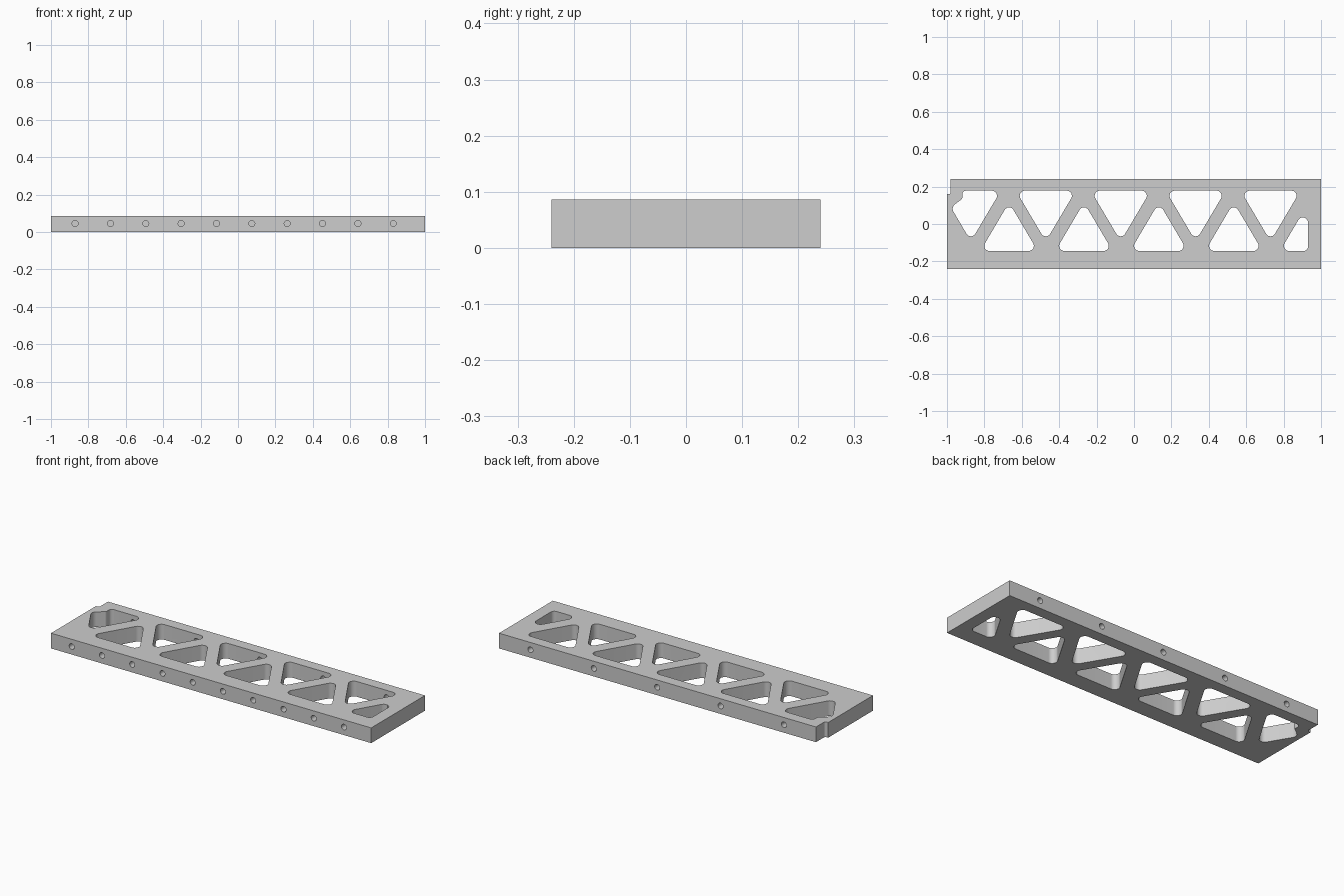
import bpy, bmesh
from math import radians, tan, pi
from mathutils import Vector, Matrix

if "Cube" in bpy.data.objects:
    bpy.data.objects.remove(bpy.data.objects["Cube"])

HEIGHT, HALF_Y = 0.086, 0.24
PITCH = 0.4005


def rounded(points, radii, steps=8):
    """Replace each corner of a polygon with an arc."""
    out = []
    for i, p in enumerate(points):
        p = Vector(p)
        a = (Vector(points[i - 1]) - p).normalized()
        b = (Vector(points[(i + 1) % len(points)]) - p).normalized()
        r = radii[i]
        if r == 0:
            out.append(p)
            continue
        reach = r / tan(a.angle(b) / 2)
        centre = p + (a + b).normalized() * (r * r + reach * reach) ** 0.5
        start, end = p + a * reach - centre, p + b * reach - centre
        for k in range(steps + 1):
            out.append(centre + start.lerp(end, k / steps).normalized() * r)
    return out


def prism(bm, outline, z0, z1):
    face = bm.faces.new([bm.verts.new((p.x, p.y, z0)) for p in outline])
    ext = bmesh.ops.extrude_face_region(bm, geom=[face], use_keep_orig=True)
    verts = [g for g in ext["geom"] if isinstance(g, bmesh.types.BMVert)]
    bmesh.ops.translate(bm, verts=verts, vec=(0, 0, z1 - z0))


def drill(bm, x, y, depth):
    bmesh.ops.create_cone(bm, cap_ends=True, segments=24, radius1=0.016, radius2=0.016,
                          depth=depth * 2,
                          matrix=Matrix.Translation((x, y, 0.045)) @ Matrix.Rotation(pi / 2, 4, "X"))


def make_object(name, bm):
    bmesh.ops.recalc_face_normals(bm, faces=bm.faces)
    mesh = bpy.data.meshes.new(name)
    bm.to_mesh(mesh)
    bm.free()
    obj = bpy.data.objects.new(name, mesh)
    bpy.context.collection.objects.link(obj)
    return obj


# Plate with a small notch in the back right corner
bm = bmesh.new()
prism(bm, rounded([(-1, -HALF_Y), (1, -HALF_Y), (1, HALF_Y), (-0.98, HALF_Y), (-0.98, 0.16), (-1, 0.16)],
                  [0, 0, 0, 0, 0.01, 0]), 0, HEIGHT)
plate = make_object("truss_plate", bm)

# Pockets: two alternating rows of rounded triangles, with trimmed ends
pockets = []
R = 0.027
for i in range(5):
    x = -0.872 + i * PITCH
    if i == 0:
        pockets.append(rounded([(x, -0.092), (x + 0.16, 0.178), (-0.918, 0.178), (-0.918, 0.135), (-0.979, 0.089)],
                               [R, R, 0.02, 0.014, 0.03]))
    else:
        pockets.append(rounded([(x, -0.092), (x + 0.16, 0.178), (x - 0.16, 0.178)], [R] * 3))
    x = -0.668 + i * PITCH
    if i == 4:
        pockets.append(rounded([(x - 0.153, -0.144), (0.93, -0.144), (0.93, 0.108)], [R, 0.022, R]))
    else:
        pockets.append(rounded([(x - 0.153, -0.144), (x + 0.153, -0.144), (x, 0.115)], [R] * 3))
bm = bmesh.new()
for outline in pockets:
    prism(bm, outline, -0.05, HEIGHT + 0.05)
pocket_cutter = make_object("pocket_cutter", bm)

# Drilled holes along the front and back edges
bm = bmesh.new()
for i in range(10):
    drill(bm, -0.871 + i * 0.189, -HALF_Y, 0.06)
for i in range(5):
    drill(bm, -0.78 + i * 0.396, HALF_Y, 0.075)
hole_cutter = make_object("hole_cutter", bm)

# Cut and bake the result
for cutter in (pocket_cutter, hole_cutter):
    cutter.hide_render = True
    mod = plate.modifiers.new(cutter.name, "BOOLEAN")
    mod.operation, mod.solver, mod.object = "DIFFERENCE", "EXACT", cutter
bpy.context.view_layer.update()
baked = bpy.data.meshes.new_from_object(plate.evaluated_get(bpy.context.evaluated_depsgraph_get()))
plate.modifiers.clear()
plate.data = baked
for cutter in (pocket_cutter, hole_cutter):
    bpy.data.objects.remove(cutter)

# Grey metal
grey = bpy.data.materials.new("plain_grey")
grey.use_nodes = True
colour = (0.61, 0.61, 0.61, 1)
grey.diffuse_color = colour
grey.node_tree.nodes["Principled BSDF"].inputs["Base Color"].default_value = colour
plate.data.materials.clear()
plate.data.materials.append(grey)

bpy.ops.object.select_all(action="DESELECT")
plate.select_set(True)
bpy.context.view_layer.objects.active = plate
bpy.ops.object.shade_smooth_by_angle(angle=radians(30))
